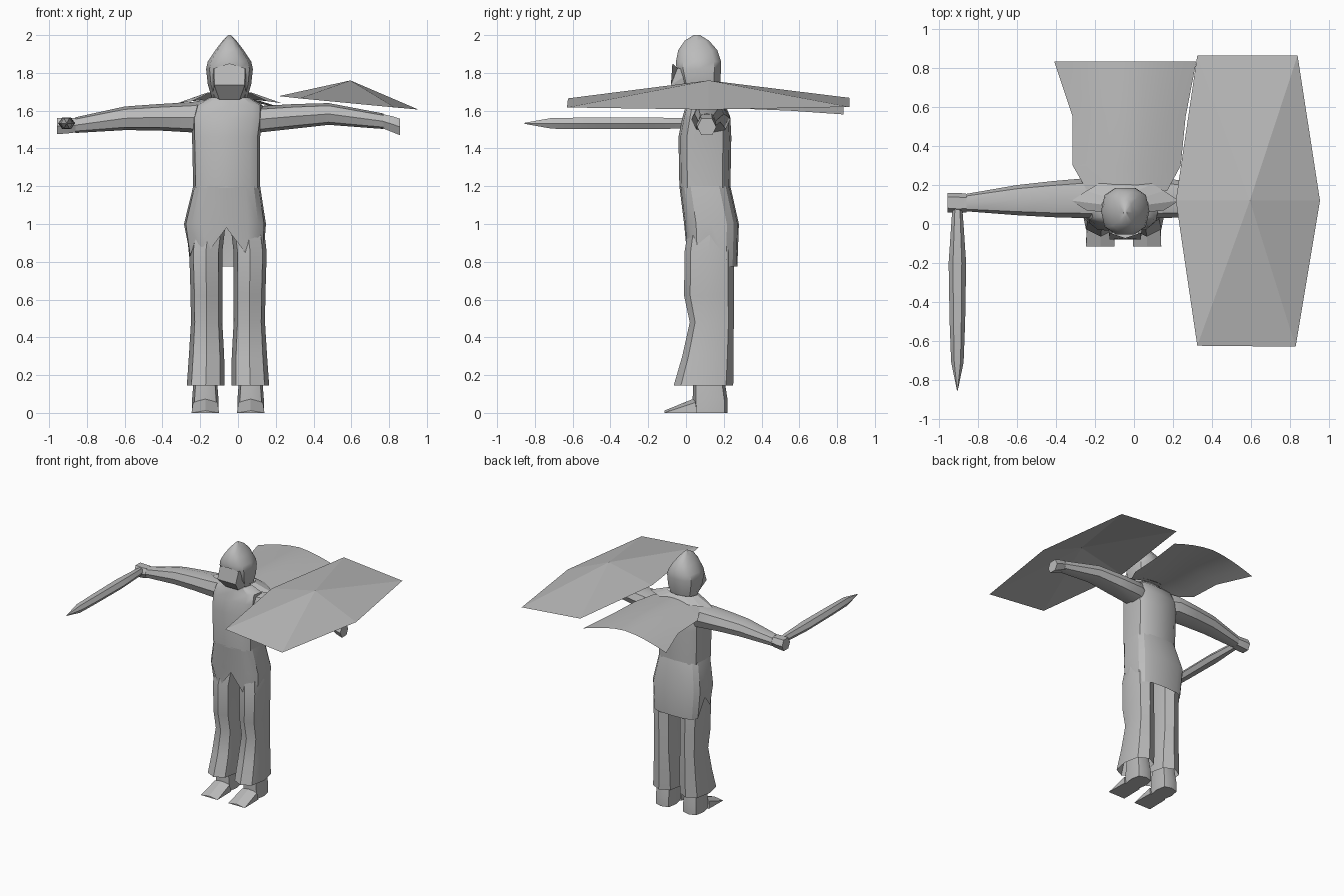
import bpy, math

grey = bpy.data.materials.new("warm_grey")
grey.diffuse_color = (0.5, 0.5, 0.5, 1)
CX = -0.045   # centre line of the figure


def make(name, verts, faces, angle=35):
    me = bpy.data.meshes.new(name)
    me.from_pydata(verts, [], faces)
    me.materials.append(grey)
    ob = bpy.data.objects.new(name, me)
    bpy.context.collection.objects.link(ob)
    bpy.ops.object.select_all(action='DESELECT')
    ob.select_set(True)
    bpy.context.view_layer.objects.active = ob
    bpy.ops.object.mode_set(mode='EDIT')
    bpy.ops.mesh.select_all(action='SELECT')
    bpy.ops.mesh.normals_make_consistent(inside=False)
    bpy.ops.object.mode_set(mode='OBJECT')
    if angle:
        bpy.ops.object.shade_smooth_by_angle(angle=math.radians(angle))
    return ob


def ring(a0, a1, b0, b1, n=8, power=1.0, turn=0.0):
    """Rounded outline filling the given box; a low power makes it squarer."""
    pts = []
    for i in range(n):
        t = 2 * math.pi * (i + turn) / n
        c, s = math.cos(t), math.sin(t)
        pts.append(((a0 + a1) / 2 + (a1 - a0) / 2 * math.copysign(abs(c) ** power, c),
                    (b0 + b1) / 2 + (b1 - b0) / 2 * math.copysign(abs(s) ** power, s)))
    return pts


def loft(name, rings, caps=(True, True), angle=35):
    n = len(rings[0])
    verts = [p for r in rings for p in r]
    faces = [(k * n + i, k * n + (i + 1) % n, (k + 1) * n + (i + 1) % n, (k + 1) * n + i)
             for k in range(len(rings) - 1) for i in range(n)]
    if caps[0]:
        faces.append(tuple(range(n)))
    if caps[1]:
        faces.append(tuple(range((len(rings) - 1) * n, len(rings) * n)))
    return make(name, verts, faces, angle)


def loft_z(name, rows, n=8, power=0.7, caps=(True, True), angle=35):
    return loft(name, [[(x, y, z) for x, y in ring(x0, x1, y0, y1, n, power)]
                       for z, x0, x1, y0, y1 in rows], caps, angle)


def loft_x(name, rows, n=8, power=0.8):
    return loft(name, [[(x, y, z) for y, z in ring(y0, y1, z0, z1, n, power)]
                       for x, y0, y1, z0, z1 in rows])


# Tunic body
loft_z("tunic", [(1.19, -0.237, 0.117, -0.035, 0.235), (1.46, -0.243, 0.117, -0.04, 0.24),
                 (1.56, -0.245, 0.13, -0.02, 0.235), (1.63, -0.225, 0.13, 0.0, 0.21),
                 (1.67, -0.15, 0.06, 0.01, 0.17)], n=12, power=0.55, caps=(False, True))

# Skirt with a ragged hem, longer at the back
n = 16
rows = [(1.2, -0.237, 0.117, -0.035, 0.235), (1.0, -0.286, 0.148, -0.01, 0.28),
        (0.86, -0.262, 0.14, 0.0, 0.272)]
skirt = [[(x, y, z) for x, y in ring(x0, x1, y0, y1, n, 0.6)] for z, x0, x1, y0, y1 in rows]
for i, (x, y, z) in enumerate(skirt[2]):
    back = y > 0.2
    z = 0.775 if back else (0.83 if i % 2 else 0.92)
    if i == 12:
        z = 0.98
    skirt[2][i] = (x, y, z)
loft("skirt", skirt, caps=(False, False), angle=25)

# Trousers, shoes: mirrored pairs
for s, side in ((-1, "right"), (1, "left")):
    def span(a, b):
        lo, hi = sorted((-0.053 + s * a, -0.053 + s * b))
        return lo, hi
    loft_z(side + "_trouser_leg",
           [(0.145, *span(0.018, 0.218), -0.065, 0.25), (0.3, *span(0.02, 0.207), -0.02, 0.252),
            (0.48, *span(0.03, 0.196), 0.02, 0.253), (0.62, *span(0.03, 0.198), -0.01, 0.255),
            (0.85, *span(0.03, 0.205), -0.008, 0.255), (1.02, *span(0.01, 0.185), 0.02, 0.24)],
           power=0.8, caps=(False, True), angle=25)
    x0, x1 = span(0.05, 0.19)
    loft_z(side + "_ankle", [(0, x0, x1, 0.04, 0.22), (0.07, x0, x1, 0.035, 0.22),
                             (0.2, x0 + 0.01, x1 - 0.01, 0.04, 0.2)], power=0.6)
    m = (x0 + x1) / 2
    make(side + "_shoe", [(x0, 0.06, 0), (x1, 0.06, 0), (x1 + 0.003, -0.115, 0), (x0 - 0.003, -0.115, 0),
                          (x0 + 0.005, 0.05, 0.055), (x1 - 0.005, 0.05, 0.055), (m, 0.04, 0.075),
                          (m, -0.115, 0.012)],
         [(0, 1, 2, 3), (3, 7, 6, 4), (2, 5, 6, 7), (0, 3, 4), (1, 5, 2), (2, 7, 3), (0, 4, 6, 5, 1)], 0)

# Arms with hands
loft_x("right_arm", [(-0.16, 0.03, 0.2, 1.46, 1.66), (-0.25, 0.03, 0.235, 1.485, 1.645),
                     (-0.42, 0.035, 0.22, 1.495, 1.635), (-0.6, 0.045, 0.2, 1.497, 1.622),
                     (-0.86, 0.065, 0.155, 1.482, 1.565)])
loft_x("right_hand", [(-0.86, 0.06, 0.155, 1.48, 1.565), (-0.9, 0.055, 0.16, 1.475, 1.565),
                      (-0.957, 0.06, 0.16, 1.47, 1.567)], n=6)
loft_x("left_arm", [(0.04, 0.03, 0.2, 1.46, 1.65), (0.12, 0.03, 0.235, 1.485, 1.625),
                    (0.3, 0.035, 0.22, 1.505, 1.635), (0.48, 0.045, 0.2, 1.525, 1.64),
                    (0.77, 0.065, 0.155, 1.503, 1.585)])
loft_x("left_hand", [(0.76, 0.065, 0.155, 1.505, 1.587), (0.82, 0.055, 0.16, 1.48, 1.575),
                     (0.857, 0.06, 0.16, 1.465, 1.563)], n=6)

# Blade held forward
blade = [(0.12, 0.015, 0.018), (0.05, 0.028, 0.03), (-0.2, 0.045, 0.036), (-0.5, 0.04, 0.035),
         (-0.71, 0.032, 0.033), (-0.855, 0.002, 0.003)]
loft("sword", [[(x, y, z) for x, z in ring(-0.907 - w, -0.907 + w, 1.533 - h, 1.533 + h, 6)]
               for y, w, h in blade], angle=45)

# Helmet
loft_z("helmet", [(1.67, CX - 0.095, CX + 0.095, 0.01, 0.165), (1.74, CX - 0.115, CX + 0.115, -0.035, 0.185),
                  (1.82, CX - 0.124, CX + 0.124, -0.055, 0.19), (1.86, CX - 0.115, CX + 0.115, -0.058, 0.19),
                  (1.92, CX - 0.075, CX + 0.075, -0.045, 0.17), (1.97, CX - 0.037, CX + 0.037, -0.01, 0.125),
                  (2.0, CX - 0.008, CX + 0.008, 0.04, 0.075)], n=10, power=0.75, angle=40)

# Sloped face plate below the brim
f = [(-0.082, -0.045, 1.825), (0, -0.072, 1.85), (0.082, -0.045, 1.825),
     (0.08, -0.08, 1.735), (0.055, -0.015, 1.66), (-0.055, -0.015, 1.66), (-0.08, -0.08, 1.735),
     (-0.095, 0.05, 1.82), (0.095, 0.05, 1.82), (0.09, 0.06, 1.68), (-0.09, 0.06, 1.68)]
make("face_plate", [(CX + x, y, z) for x, y, z in f],
     [(0, 1, 2, 3, 6), (6, 3, 4, 5), (0, 6, 7), (2, 8, 3), (6, 5, 10, 7), (3, 8, 9, 4)], 0)

# Folded collar over the shoulders
outer, inner = [], []
for i in range(9):
    t = math.pi * (i - 1) / 6
    c, s = math.cos(t), math.sin(t)
    outer.append((CX + (0.275 if i % 2 else 0.23) * c, 0.12 + 0.1 * s, 1.64 + 0.02 * abs(s)))
    inner.append((CX + 0.12 * c, 0.1 + 0.08 * s, 1.695))
make("collar", outer + inner, [(i, i + 1, i + 10, i + 9) for i in range(8)], 0)

# Cape streaming straight back, arched across
cols = 8
cape_rows = [(0.17, -0.24, 0.17, 1.635, 1.675), (0.3, -0.315, 0.24, 1.61, 1.675),
             (0.55, -0.315, 0.265, 1.6, 1.675), (0.835, -0.41, 0.32, 1.58, 1.66)]
verts = []
for y, x0, x1, ze, zc in cape_rows:
    for i in range(cols + 1):
        u = 2 * i / cols - 1
        verts.append((x0 + (x1 - x0) * i / cols, y, ze + (zc - ze) * (1 - abs(u) ** 1.6)))
w = cols + 1
make("cape", verts, [(r * w + i, r * w + i + 1, (r + 1) * w + i + 1, (r + 1) * w + i)
                     for r in range(len(cape_rows) - 1) for i in range(cols)])

# Six-sided shield, a shallow open pyramid
rim = [(0.325, 0.865, 1.668), (0.84, 0.865, 1.62), (0.955, 0.12, 1.606),
       (0.83, -0.63, 1.617), (0.325, -0.625, 1.665), (0.215, 0.12, 1.677)]
make("shield", rim + [(0.595, 0.12, 1.76)], [(i, (i + 1) % 6, 6) for i in range(6)], 0)
